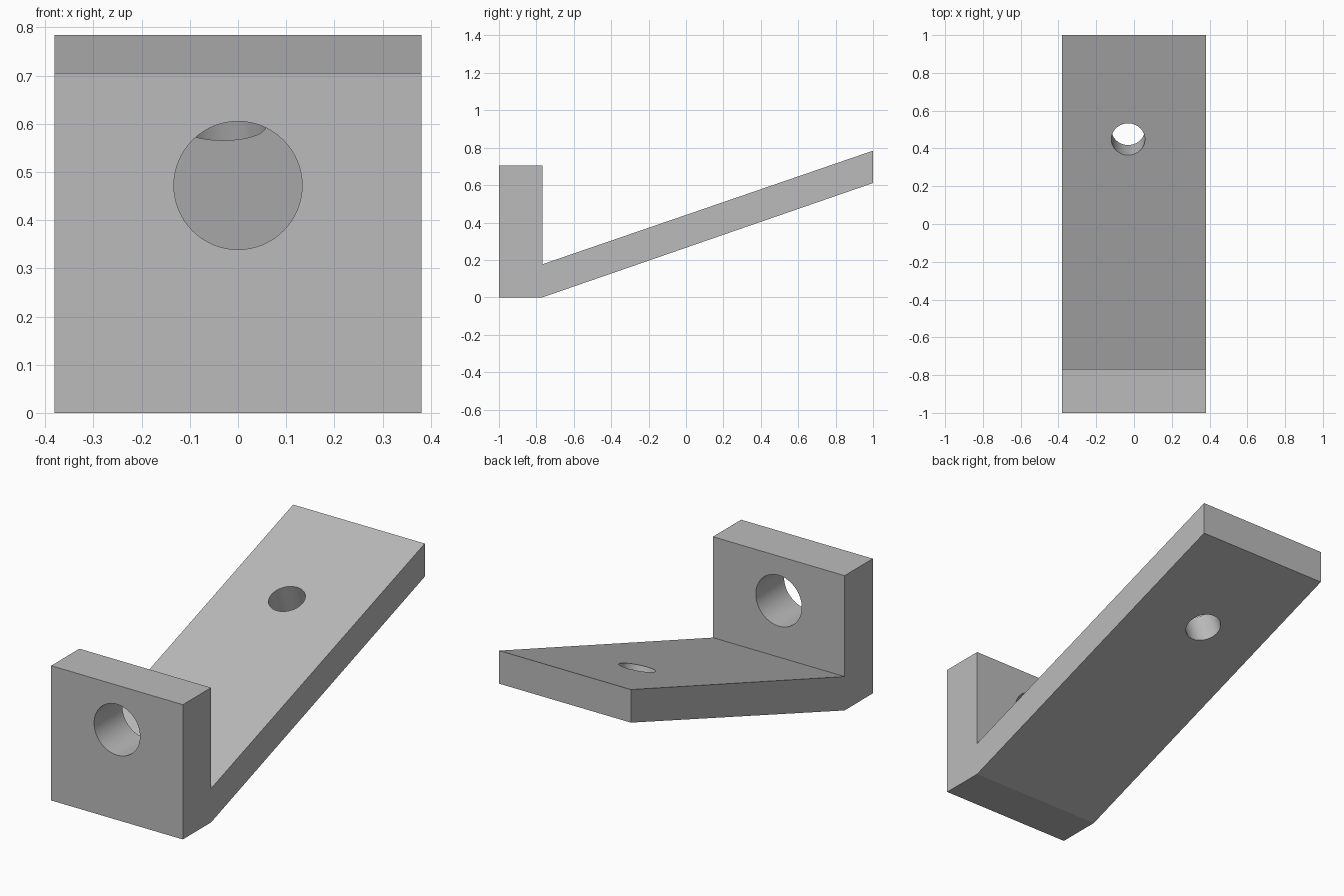
import bpy, bmesh, math
from mathutils import Vector

cube = bpy.data.objects.get("Cube")
if cube:
    bpy.data.objects.remove(cube, do_unlink=True)

HALF_WIDTH = 0.381
WALL_BACK = -0.767

grey = bpy.data.materials.new("plain grey")
grey.use_nodes = True
colour = (0.5, 0.5, 0.5, 1)
grey.diffuse_color = colour
grey.node_tree.nodes["Principled BSDF"].inputs["Base Color"].default_value = colour


def add_object(name, bm):
    mesh = bpy.data.meshes.new(name)
    bmesh.ops.recalc_face_normals(bm, faces=bm.faces)
    bm.to_mesh(mesh)
    bm.free()
    mesh.materials.append(grey)
    obj = bpy.data.objects.new(name, mesh)
    bpy.context.collection.objects.link(obj)
    return obj


def drill(target, name, centre, axis, radius):
    """Cut a round through-hole along the given axis."""
    bm = bmesh.new()
    bmesh.ops.create_cone(bm, cap_ends=True, segments=64, radius1=radius,
                          radius2=radius, depth=0.4)
    cutter = add_object(name, bm)
    cutter.rotation_mode = 'QUATERNION'
    cutter.rotation_quaternion = Vector((0, 0, 1)).rotation_difference(axis)
    cutter.location = centre
    cutter.hide_render = True
    cutter.hide_set(True)
    mod = target.modifiers.new(name, 'BOOLEAN')
    mod.object = cutter
    mod.operation = 'DIFFERENCE'
    mod.solver = 'EXACT'
    return cutter


# Bracket: upright wall and sloping arm, one side profile extruded across x
profile = [(-1, 0), (WALL_BACK, 0), (1, 0.611), (1, 0.784),
           (WALL_BACK, 0.177), (WALL_BACK, 0.705), (-1, 0.705)]
bm = bmesh.new()
side = bm.faces.new([bm.verts.new((-HALF_WIDTH, y, z)) for y, z in profile])
grown = bmesh.ops.extrude_face_region(bm, geom=[side])
bmesh.ops.translate(bm, vec=(2 * HALF_WIDTH, 0, 0),
                    verts=[g for g in grown["geom"] if isinstance(g, bmesh.types.BMVert)])
bracket = add_object("bracket", bm)

# Large hole through the wall, small hole square to the sloping arm
slope = math.atan2(0.609, 1 - WALL_BACK)
arm_normal = Vector((0, -math.sin(slope), math.cos(slope)))
cutters = [
    drill(bracket, "wall_hole_cutter", (0, -0.885, 0.472), Vector((0, 1, 0)), 0.133),
    drill(bracket, "arm_hole_cutter", (-0.031, 0.475, 0.518), arm_normal, 0.089),
]

# Apply the cuts, remove the cutters, smooth only the hole walls
bpy.ops.object.select_all(action='DESELECT')
bpy.context.view_layer.objects.active = bracket
bracket.select_set(True)
for mod in list(bracket.modifiers):
    bpy.ops.object.modifier_apply(modifier=mod.name)
for cutter in cutters:
    bpy.data.objects.remove(cutter, do_unlink=True)
bpy.ops.object.shade_smooth_by_angle(angle=math.radians(15))
